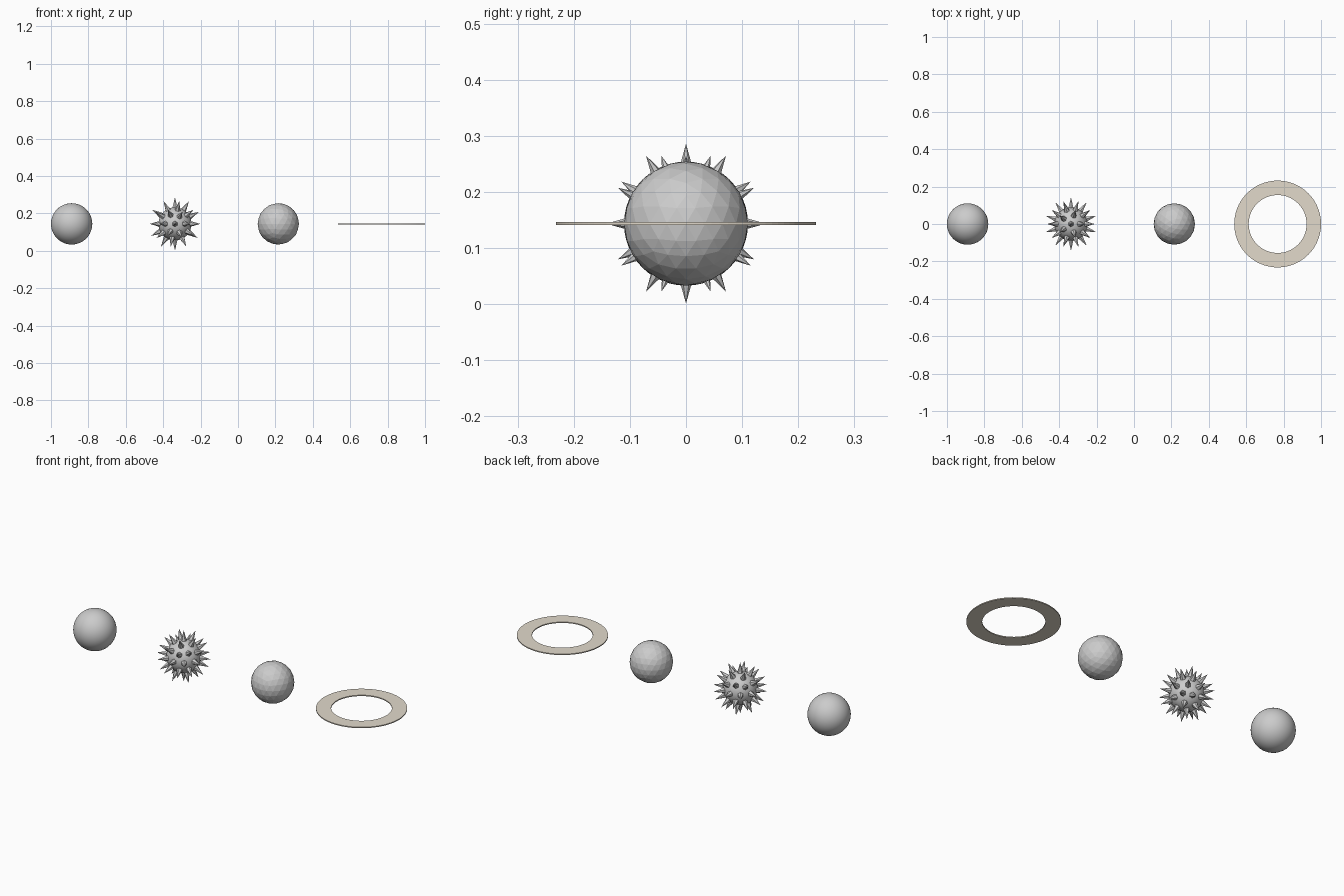
import bpy, bmesh, math
from mathutils import Vector

if "Cube" in bpy.data.objects:
    bpy.data.objects.remove(bpy.data.objects["Cube"])

U = 2 / 18.1            # radius of the plain ball
Z = 1.3 * U             # common centre height
X = [-1 + U + 5 * U * i for i in range(4)]


def finish(name, bm, x, color=None):
    bmesh.ops.recalc_face_normals(bm, faces=bm.faces)
    me = bpy.data.meshes.new(name)
    bm.to_mesh(me)
    bm.free()
    ob = bpy.data.objects.new(name, me)
    ob.location = (x, 0, Z)
    bpy.context.collection.objects.link(ob)
    if color:
        mat = bpy.data.materials.new(name + "_color")
        mat.diffuse_color = (*color, 1)
        mat.use_nodes = True
        mat.node_tree.nodes["Principled BSDF"].inputs["Base Color"].default_value = mat.diffuse_color
        me.materials.append(mat)
    return ob


# smooth ball
bm = bmesh.new()
bmesh.ops.create_uvsphere(bm, u_segments=48, v_segments=24, radius=U)
for f in bm.faces:
    f.smooth = True
finish("smooth_ball", bm, X[0])

# spiked ball: core plus one cone on every vertex direction of an icosphere
STEEL = (0.55, 0.55, 0.58)
bm = bmesh.new()
bmesh.ops.create_icosphere(bm, subdivisions=2, radius=1)
dirs = [v.co.normalized() for v in bm.verts]
bm.free()
bm = bmesh.new()
bmesh.ops.create_icosphere(bm, subdivisions=4, radius=0.8 * U)
for f in bm.faces:
    f.smooth = True
finish("spiked_core", bm, X[1], STEEL)
bm = bmesh.new()
base, tip = 0.75 * U, 1.29 * U
for d in dirs:
    m = d.to_track_quat('Z', 'Y').to_matrix().to_4x4()
    m.translation = d * (base + tip) / 2
    bmesh.ops.create_cone(bm, cap_ends=True, segments=6, radius1=0.15 * U,
                          radius2=0, depth=tip - base, matrix=m)
finish("spikes", bm, X[1], STEEL)

# faceted ball
bm = bmesh.new()
bmesh.ops.create_icosphere(bm, subdivisions=3, radius=U)
finish("faceted_ball", bm, X[2], (0.8, 0.8, 0.83))

# flat ring: rectangular profile spun round z
bm = bmesh.new()
h = 0.025 * U
pts = [(1.4 * U, -h), (2.1 * U, -h), (2.1 * U, h), (1.4 * U, h)]
vs = [bm.verts.new((r, 0, z)) for r, z in pts]
es = [bm.edges.new((vs[i], vs[(i + 1) % 4])) for i in range(4)]
bmesh.ops.spin(bm, geom=vs + es, cent=(0, 0, 0), axis=(0, 0, 1),
               angle=2 * math.pi, steps=96, use_merge=True)
bmesh.ops.remove_doubles(bm, verts=bm.verts, dist=1e-5)
finish("flat_ring", bm, 1 - 2.1 * U, (0.76, 0.70, 0.60))
